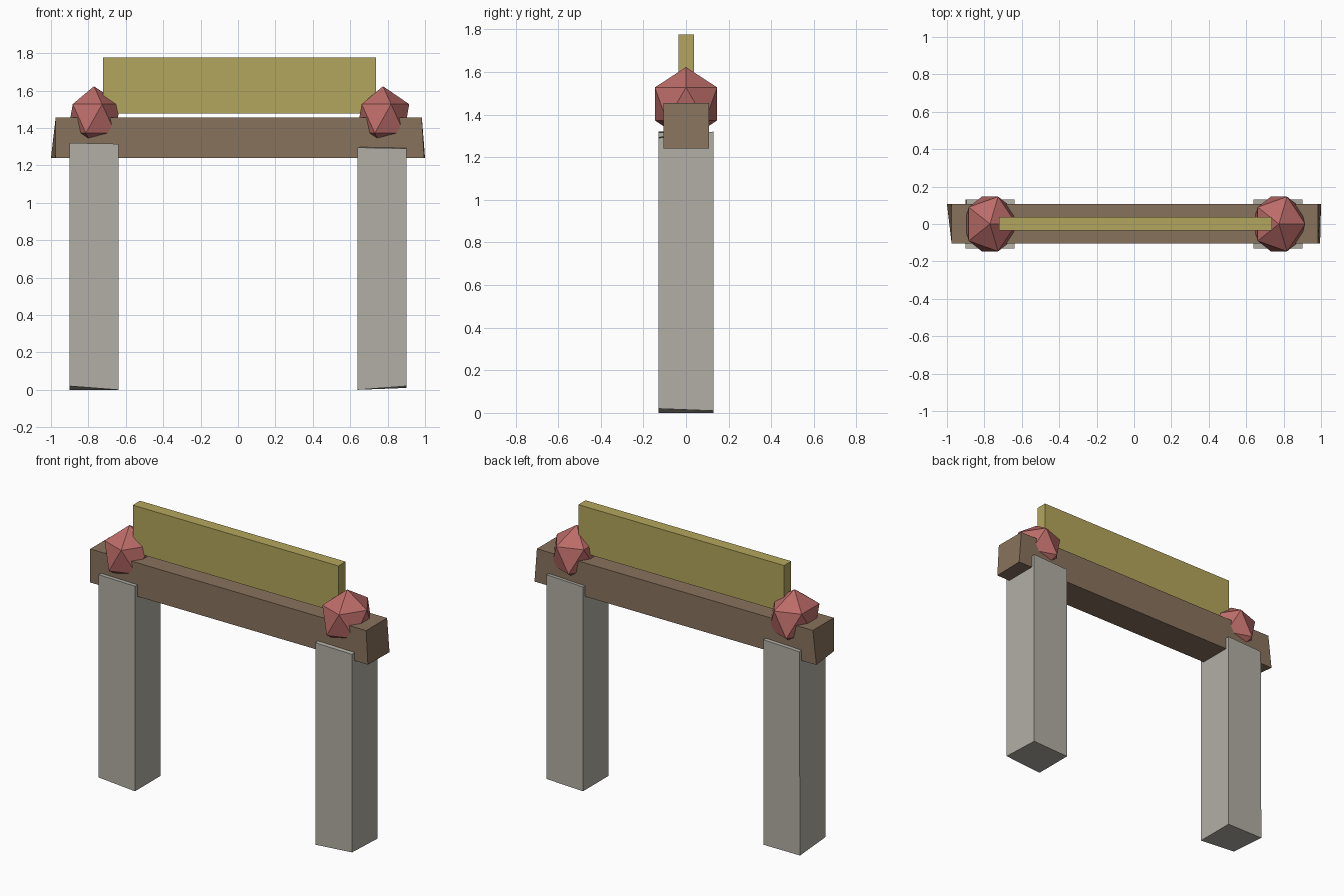
import bpy, bmesh
from mathutils import Vector

if "Cube" in bpy.data.objects:
    bpy.data.objects.remove(bpy.data.objects["Cube"])


def material(name, rgb):
    m = bpy.data.materials.new(name)
    m.diffuse_color = (*rgb, 1)
    m.use_nodes = True
    m.node_tree.nodes["Principled BSDF"].inputs["Base Color"].default_value = m.diffuse_color
    return m


STONE = material("stone", (0.45, 0.43, 0.38))
WOOD = material("wood", (0.25, 0.17, 0.11))
YELLOW = material("yellow_board", (0.45, 0.38, 0.11))
RED = material("red", (0.50, 0.15, 0.14))


def finish(name, bm, mat):
    bmesh.ops.recalc_face_normals(bm, faces=bm.faces[:])
    mesh = bpy.data.meshes.new(name)
    bm.to_mesh(mesh)
    bm.free()
    mesh.materials.append(mat)
    ob = bpy.data.objects.new(name, mesh)
    bpy.context.collection.objects.link(ob)
    return ob


def block(name, lo, hi, mat, nudges=None):
    """Box from lo to hi; nudges shift single corners, keyed by (x, y, z) side 0/1."""
    bm = bmesh.new()
    bmesh.ops.create_cube(bm, size=1)
    for v in bm.verts:
        side = tuple(int(c > 0) for c in v.co)
        v.co = Vector((lo, hi)[s][i] for i, s in enumerate(side))
        v.co += Vector((nudges or {}).get(side, (0, 0, 0)))
    return finish(name, bm, mat)


def knob(name, centre, radii, mat):
    """Low-poly ball with 20 faces."""
    bm = bmesh.new()
    bmesh.ops.create_icosphere(bm, subdivisions=1, radius=1)
    for v in bm.verts:
        v.co = Vector(c + r * p for c, r, p in zip(centre, radii, v.co))
    return finish(name, bm, mat)


# Two roughly hewn posts
block("left_post", (-0.90, -0.13, 0), (-0.64, 0.13, 1.315), STONE,
      {(0, 0, 0): (0, 0, 0.02), (0, 0, 1): (0, 0, 0.005),
       (0, 1, 1): (0.005, 0, -0.01)})
block("right_post", (0.64, -0.13, 0), (0.90, 0.13, 1.29), STONE,
      {(1, 0, 0): (0, 0, 0.02), (1, 1, 0): (0, 0, 0.01),
       (0, 0, 1): (0, 0, 0.005), (0, 1, 1): (0, 0, 0.02),
       (1, 1, 1): (0, 0, 0.03)})

# Crossbeam with uneven ends
block("crossbeam", (-0.975, -0.105, 1.24), (0.983, 0.107, 1.455), WOOD,
      {(0, 1, 0): (-0.025, 0, 0), (1, 0, 0): (0.012, 0, 0),
       (1, 1, 0): (0.017, 0, 0)})

# Upright board above the beam
block("board", (-0.722, -0.035, 1.477), (0.737, 0.038, 1.777), YELLOW)

# Faceted knobs over the posts
for side, x in (("left", -0.77), ("right", 0.775)):
    knob(side + "_knob", (x, 0, 1.45), (0.157, 0.172, 0.173), RED)
